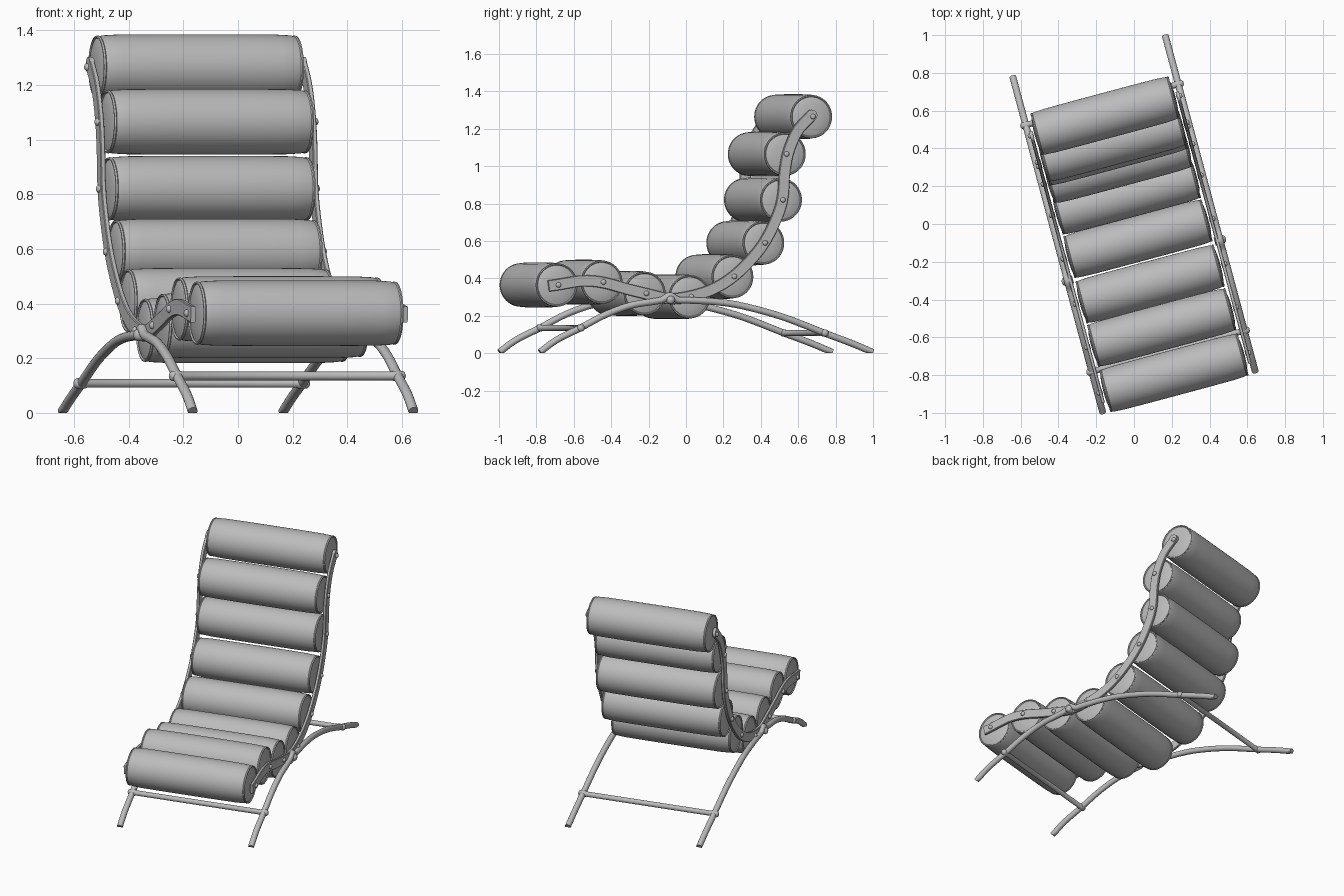
import bpy, bmesh, math
from mathutils import Vector

cube = bpy.data.objects.get("Cube")
if cube:
    bpy.data.objects.remove(cube, do_unlink=True)

TURN = math.radians(15)      # whole chair is turned about z
RAIL_X, LEG_X = 0.402, 0.418

grey = bpy.data.materials.new("soft grey")
grey.use_nodes = True
grey.diffuse_color = (0.5, 0.5, 0.5, 1)
grey.node_tree.nodes["Principled BSDF"].inputs["Base Color"].default_value = (0.5, 0.5, 0.5, 1)


def finish(name, bm, angle=40):
    bmesh.ops.recalc_face_normals(bm, faces=bm.faces)
    mesh = bpy.data.meshes.new(name)
    bm.to_mesh(mesh)
    bm.free()
    mesh.materials.append(grey)
    obj = bpy.data.objects.new(name, mesh)
    bpy.context.collection.objects.link(obj)
    obj.rotation_euler.z = TURN
    bpy.ops.object.select_all(action='DESELECT')
    obj.select_set(True)
    bpy.context.view_layer.objects.active = obj
    bpy.ops.object.shade_smooth_by_angle(angle=math.radians(angle))
    return obj


def lathe_x(name, profile, centre, sides=48, angle=40):
    """Spin (x, radius) points about an x axis through centre."""
    bm = bmesh.new()
    rings = []
    for x, r in profile:
        ring = []
        for i in range(sides):
            a = math.tau * i / sides
            ring.append(bm.verts.new((centre[0] + x, centre[1] + r * math.cos(a),
                                      centre[2] + r * math.sin(a))))
        rings.append(ring)
    for a, b in zip(rings, rings[1:]):
        for i in range(sides):
            j = (i + 1) % sides
            bm.faces.new((a[i], a[j], b[j], b[i]))
    bm.faces.new(rings[0])
    bm.faces.new(rings[-1])
    return finish(name, bm, angle)


def smooth_path(points, steps=6):
    """Catmull-Rom curve through (y, z) points."""
    p = [Vector(q) for q in points]
    p = [2 * p[0] - p[1]] + p + [2 * p[-1] - p[-2]]
    out = []
    for a, b, c, d in zip(p, p[1:], p[2:], p[3:]):
        for k in range(steps):
            t = k / steps
            out.append(0.5 * (2 * b + (c - a) * t + (2 * a - 5 * b + 4 * c - d) * t ** 2
                              + (3 * b - a - 3 * c + d) * t ** 3))
    return out + [p[-2]]


def sweep(name, points, x, section, angle=40):
    """Carry a section of (across, sideways) points along a (y, z) path."""
    path = smooth_path(points)
    bm = bmesh.new()
    rings = []
    for i, q in enumerate(path):
        d = (path[min(i + 1, len(path) - 1)] - path[max(i - 1, 0)]).normalized()
        n = Vector((-d.y, d.x))
        rings.append([bm.verts.new((x + s, q.x + n.x * w, max(0, q.y + n.y * w)))
                      for w, s in section])
    count = len(section)
    for a, b in zip(rings, rings[1:]):
        for i in range(count):
            j = (i + 1) % count
            bm.faces.new((a[i], a[j], b[j], b[i]))
    bm.faces.new(rings[0])
    bm.faces.new(rings[-1])
    return finish(name, bm, angle)


def circle(r, sides=16):
    return [(r * math.cos(math.tau * i / sides), r * math.sin(math.tau * i / sides))
            for i in range(sides)]


# Cushion rolls with piped rims and slightly domed ends
roll_centres = [(-0.816, 0.365), (-0.567, 0.38), (-0.329, 0.32), (-0.081, 0.302),
                (0.157, 0.41), (0.328, 0.59), (0.426, 0.82), (0.447, 1.065), (0.593, 1.265)]
half = [(0.386, 0.02), (0.384, 0.06), (0.377, 0.098), (0.374, 0.105), (0.379, 0.109),
        (0.378, 0.114), (0.372, 0.116), (0.368, 0.113), (0.355, 0.116), (0.3, 0.119),
        (0.15, 0.12)]
roll_profile = half + [(-x, r) for x, r in reversed(half)]
for number, (y, z) in enumerate(roll_centres, 1):
    lathe_x(f"cushion_roll_{number}", roll_profile, (0, y, z))

rail_path = [(-0.868, 0.36), (-0.816, 0.367), (-0.68, 0.387), (-0.567, 0.378), (-0.44, 0.345),
             (-0.329, 0.318), (-0.2, 0.292), (-0.081, 0.305), (0.045, 0.345), (0.157, 0.413),
             (0.26, 0.51), (0.336, 0.61), (0.4, 0.74), (0.428, 0.84), (0.438, 0.97),
             (0.46, 1.08), (0.51, 1.19), (0.587, 1.272)]
rail_section = [(-0.03, -0.006), (-0.027, -0.009), (0.027, -0.009), (0.03, -0.006),
                (0.03, 0.006), (0.027, 0.009), (-0.027, 0.009), (-0.03, 0.006)]
leg_path = [(-0.92, 0.006), (-0.83, 0.07), (-0.697, 0.135), (-0.56, 0.205), (-0.42, 0.255),
            (-0.3, 0.275), (-0.245, 0.285), (-0.2, 0.308), (-0.155, 0.285), (-0.1, 0.283),
            (0.05, 0.275), (0.2, 0.253), (0.42, 0.195), (0.654, 0.108), (0.8, 0.055),
            (0.92, 0.006)]
bolt = [(-0.02, 0.014), (0.004, 0.014), (0.009, 0.011), (0.012, 0.005)]

for side, label in ((1, "left"), (-1, "right")):
    # Flat side rail with rounded top end
    sweep(f"{label}_side_rail", rail_path, side * RAIL_X, rail_section, 30)
    lathe_x(f"{label}_rail_top_end", [(-0.009, 0.03), (0.009, 0.03)],
            (side * RAIL_X, 0.587, 1.272), 24)
    # Bolts through rail into each roll
    for number, (y, z) in enumerate(roll_centres, 1):
        lathe_x(f"{label}_bolt_{number}", [(side * x, r) for x, r in bolt],
                (side * (RAIL_X + 0.009), y, z), 16)
    # Arched leg tube and its pivot
    sweep(f"{label}_arched_leg", leg_path, side * LEG_X, circle(0.018))
    lathe_x(f"{label}_pivot", [(side * x, r) for x, r in
            ((-0.03, 0.022), (0.018, 0.022), (0.027, 0.016), (0.031, 0.006))],
            (side * LEG_X, -0.2, 0.285), 20)

# Cross bars between the legs, with knobbed ends
bar_half = [(0.447, 0.006), (0.443, 0.014), (0.436, 0.019), (0.402, 0.019), (0.397, 0.016)]
bar_profile = bar_half + [(-x, r) for x, r in reversed(bar_half)]
lathe_x("front_cross_bar", bar_profile, (0, -0.697, 0.135), 20)
lathe_x("back_cross_bar", bar_profile, (0, 0.654, 0.108), 20)
